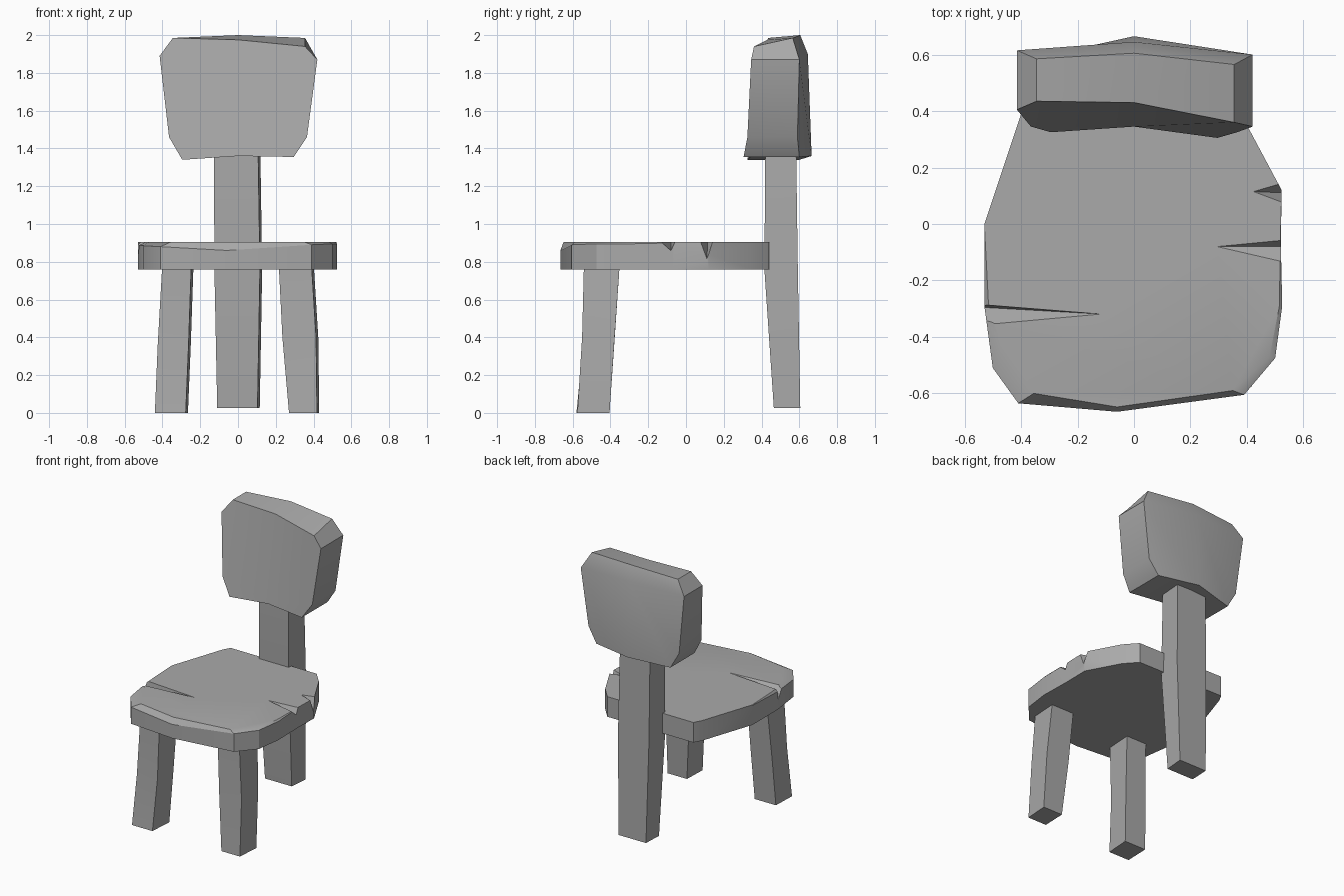
import bpy, bmesh, math

if "Cube" in bpy.data.objects:
    bpy.data.objects.remove(bpy.data.objects["Cube"])

stone = bpy.data.materials.new("grey")
stone.diffuse_color = (0.4, 0.4, 0.4, 1)
stone.use_nodes = True
stone.node_tree.nodes["Principled BSDF"].inputs["Base Color"].default_value = stone.diffuse_color


def make(name, verts, faces):
    bm = bmesh.new()
    vs = [bm.verts.new(v) for v in verts]
    for f in faces:
        bm.faces.new([vs[i] for i in f])
    bmesh.ops.recalc_face_normals(bm, faces=bm.faces)
    me = bpy.data.meshes.new(name)
    bm.to_mesh(me)
    bm.free()
    me.materials.append(stone)
    ob = bpy.data.objects.new(name, me)
    bpy.context.collection.objects.link(ob)
    return ob


def loft(name, rings, caps=True):
    """Skin a stack of equal-length rings and close both ends."""
    n = len(rings[0])
    verts = [v for r in rings for v in r]
    faces = [(k * n + i, k * n + (i + 1) % n, (k + 1) * n + (i + 1) % n, (k + 1) * n + i)
             for k in range(len(rings) - 1) for i in range(n)]
    if caps:
        faces += [tuple(range(n)), tuple(range(len(verts) - n, len(verts)))]
    return make(name, verts, faces)


def smooth(ob, angle=30):
    bpy.ops.object.select_all(action='DESELECT')
    ob.select_set(True)
    bpy.context.view_layer.objects.active = ob
    bpy.ops.object.shade_smooth_by_angle(angle=math.radians(angle))


def post(name, sections):
    """Four-sided post from (z, x0, x1, y0, y1) sections, slightly skewed."""
    rings = [[(x0, y0, z), (x1 - 0.012, y0, z), (x1, y1, z), (x0 + 0.006, y1, z)]
             for z, x0, x1, y0, y1 in sections]
    return smooth(loft(name, rings))


# Legs
post("front_leg_left", [(0, -0.44, -0.265, -0.58, -0.405),
                        (0.36, -0.425, -0.25, -0.545, -0.38),
                        (0.80, -0.40, -0.235, -0.54, -0.35)])
post("front_leg_right", [(0, 0.27, 0.43, -0.575, -0.405),
                         (0.40, 0.235, 0.425, -0.55, -0.378),
                         (0.80, 0.215, 0.40, -0.54, -0.35)])
post("back_post", [(0.025, -0.11, 0.115, 0.465, 0.605),
                   (0.76, -0.125, 0.128, 0.415, 0.592),
                   (1.40, -0.127, 0.118, 0.42, 0.583)])

# Seat slab: outline x, y, then shoulder height and inset top x, y
seat_pts = [(-0.53, 0.0, 0.90, -0.53, 0.0), (-0.53, -0.29, 0.89, -0.515, -0.29),
            (-0.50, -0.51, 0.885, -0.47, -0.42), (-0.41, -0.635, 0.88, -0.355, -0.60),
            (-0.06, -0.665, 0.86, -0.06, -0.648), (0.39, -0.605, 0.89, 0.35, -0.59),
            (0.50, -0.475, 0.895, 0.48, -0.47), (0.525, -0.29, 0.895, 0.515, -0.29),
            (0.52, -0.07, 0.90, 0.518, -0.07), (0.523, 0.12, 0.90, 0.523, 0.12),
            (0.40, 0.35, 0.90, 0.40, 0.35), (0.32, 0.44, 0.90, 0.32, 0.44),
            (-0.37, 0.445, 0.90, -0.37, 0.445), (-0.40, 0.39, 0.90, -0.40, 0.39)]
seat = loft("seat", [[(p[0], p[1], 0.76) for p in seat_pts],
                     [(p[0], p[1], p[2]) for p in seat_pts],
                     [(p[3], p[4], 0.905) for p in seat_pts]])

# Cracks in the seat rim: side, apex x, y, floor y, edge y0, y1, floor z
cracks = [(1, 0.28, -0.08, -0.08, -0.14, -0.055, 0.855),
          (1, 0.42, 0.115, 0.11, 0.07, 0.15, 0.80),
          (-1, -0.10, -0.32, -0.295, -0.36, -0.285, 0.83)]
for i, (s, ax, ay, fy, y0, y1, fz) in enumerate(cracks):
    x = s * 0.54
    cut = make("crack_cutter_%d" % (i + 1),
               [(x, y0, 0.908), (x, y1, 0.908), (x, fy, fz), (ax, ay, 0.908)],
               [(0, 1, 2), (0, 1, 3), (1, 2, 3), (2, 0, 3)])
    mod = seat.modifiers.new("crack", 'BOOLEAN')
    mod.operation, mod.solver, mod.object = 'DIFFERENCE', 'EXACT', cut
    bpy.context.view_layer.objects.active = seat
    bpy.ops.object.modifier_apply(modifier=mod.name)
    bpy.data.objects.remove(cut)
smooth(seat)

# Curved backrest: outline x, z, front y, back y (front outline may sit lower)
rest = [(-0.415, 1.89, 0.405, 0.615), (-0.345, 1.985, 0.435, 0.585), (0, 2.0, 0.43, 0.605),
        (0.355, 1.985, 0.36, 0.565), (0.42, 1.87, 0.345, 0.60), (0.365, 1.46, 0.325, 0.59),
        (0.295, 1.355, 0.305, 0.60), (0, 1.36, 0.345, 0.665), (-0.295, 1.34, 0.325, 0.60),
        (-0.365, 1.46, 0.345, 0.60)]
drop = {2: 0.025, 3: 0.045}
n = len(rest)
verts = [(x, f, z - drop.get(i, 0)) for i, (x, z, f, b) in enumerate(rest)]
verts += [(x, b, z) for x, z, f, b in rest] + [(0, 0.645, 1.9)]
faces = [(i, (i + 1) % n, n + (i + 1) % n, n + i) for i in range(n)]
faces += [(0, 1, 2, 7, 8, 9), (2, 3, 4, 5, 6, 7)]                  # front halves
faces += [(10, 11, 12, 20), (12, 13, 14, 20),                      # upper back
          (10, 20, 17, 18, 19), (20, 14, 15, 16, 17)]              # lower back
smooth(make("backrest", verts, faces), 35)
